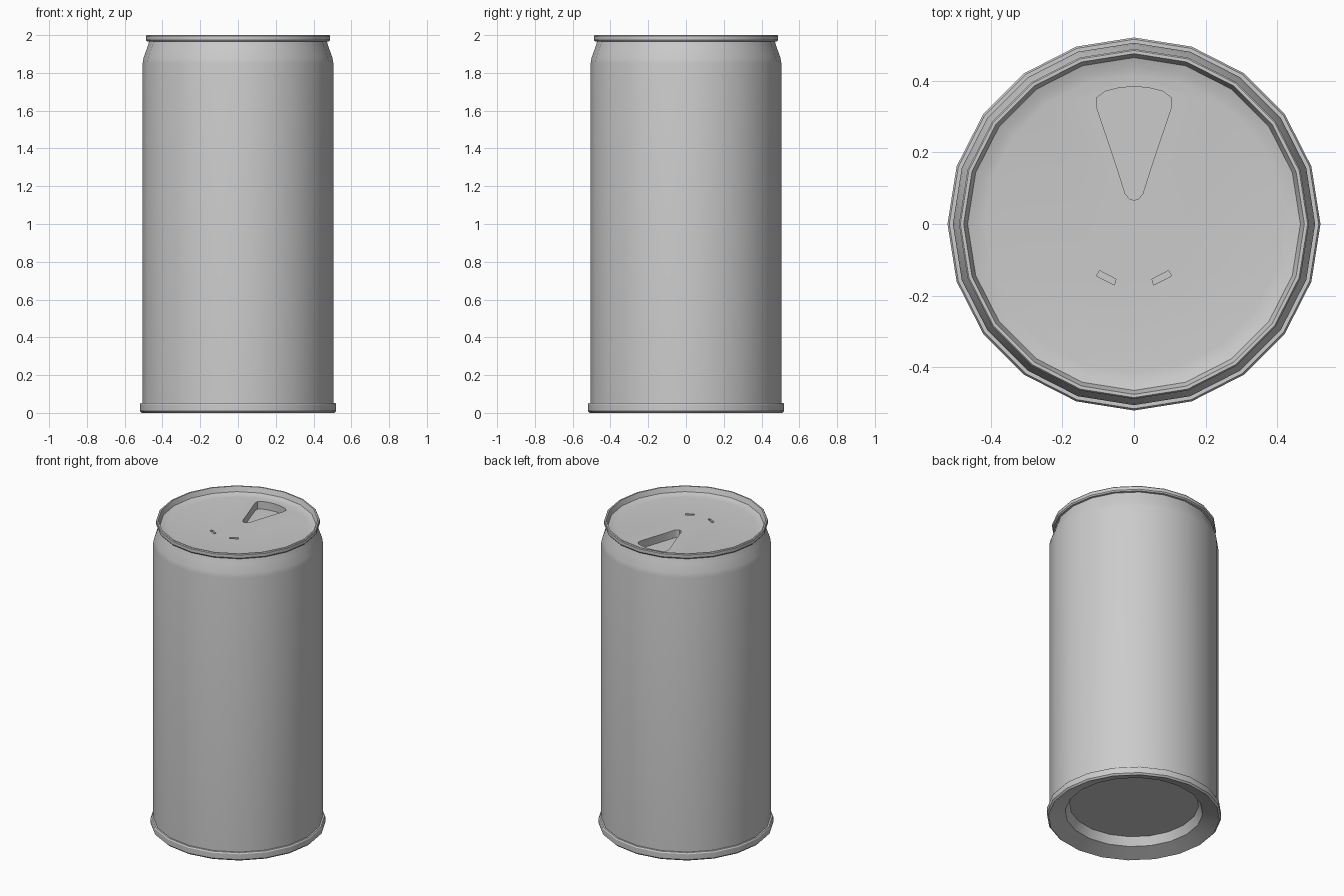
import bpy, bmesh, math

if "Cube" in bpy.data.objects:
    bpy.data.objects.remove(bpy.data.objects["Cube"])

SIDES = 20
LID_Z = 1.957


def make_object(name, bm):
    bmesh.ops.recalc_face_normals(bm, faces=bm.faces)
    mesh = bpy.data.meshes.new(name)
    bm.to_mesh(mesh)
    bm.free()
    obj = bpy.data.objects.new(name, mesh)
    bpy.context.collection.objects.link(obj)
    return obj


def lathe(name, profile):
    """Rings of SIDES vertices from (radius, z) points, capped at both ends."""
    bm = bmesh.new()
    rings = []
    for r, z in profile:
        rings.append([bm.verts.new((r * math.cos(i * math.tau / SIDES),
                                    r * math.sin(i * math.tau / SIDES), z))
                      for i in range(SIDES)])
    for a, b in zip(rings, rings[1:]):
        for i in range(SIDES):
            j = (i + 1) % SIDES
            bm.faces.new((a[i], a[j], b[j], b[i]))
    bm.faces.new(rings[0])
    bm.faces.new(rings[-1])
    return make_object(name, bm)


def prism(name, outline, z0, z1):
    bm = bmesh.new()
    low = [bm.verts.new((x, y, z0)) for x, y in outline]
    high = [bm.verts.new((x, y, z1)) for x, y in outline]
    n = len(outline)
    for i in range(n):
        j = (i + 1) % n
        bm.faces.new((low[i], low[j], high[j], high[i]))
    bm.faces.new(low)
    bm.faces.new(high)
    return make_object(name, bm)


def carve(obj, cutter):
    mod = obj.modifiers.new("carve", 'BOOLEAN')
    mod.operation = 'DIFFERENCE'
    mod.solver = 'EXACT'
    mod.object = cutter
    bpy.ops.object.select_all(action='DESELECT')
    bpy.context.view_layer.objects.active = obj
    obj.select_set(True)
    bpy.ops.object.modifier_apply(modifier=mod.name)
    bpy.data.objects.remove(cutter)


# Can: hollow base, foot rim, wall, shoulder, top rim, sunken lid
can = lathe("can", [
    (0.385, 0.09), (0.41, 0.037), (0.51, 0.0),
    (0.52, 0.01), (0.52, 0.045), (0.515, 0.053), (0.505, 0.053),
    (0.505, 1.85), (0.50, 1.88), (0.48, 1.935), (0.471, 1.965),
    (0.482, 1.967), (0.488, 1.975), (0.488, 1.995), (0.484, 2.0),
    (0.475, 2.0), (0.464, 1.968), (0.44, 1.96), (0.415, LID_Z)])

# Drinking opening: one half of the outline, mirrored
half = [(0.012, 0.07), (0.024, 0.083), (0.05, 0.165), (0.104, 0.325),
        (0.104, 0.352), (0.08, 0.37), (0.04, 0.38)]
outline = [(0, 0.066)] + half + [(0, 0.383)] + [(-x, y) for x, y in reversed(half)]
carve(can, prism("opening_cutter", outline, LID_Z - 0.05, 2.1))

# Two small slots behind the opening
slot = [(0.055, -0.17), (0.105, -0.145), (0.096, -0.13), (0.05, -0.154)]
for s in (1, -1):
    carve(can, prism("slot_cutter", [(s * x, y) for x, y in slot], LID_Z - 0.012, 2.1))

# Smooth wall with crisp rims
bpy.ops.object.select_all(action='DESELECT')
can.select_set(True)
bpy.context.view_layer.objects.active = can
bpy.ops.object.shade_smooth_by_angle(angle=math.radians(30))
